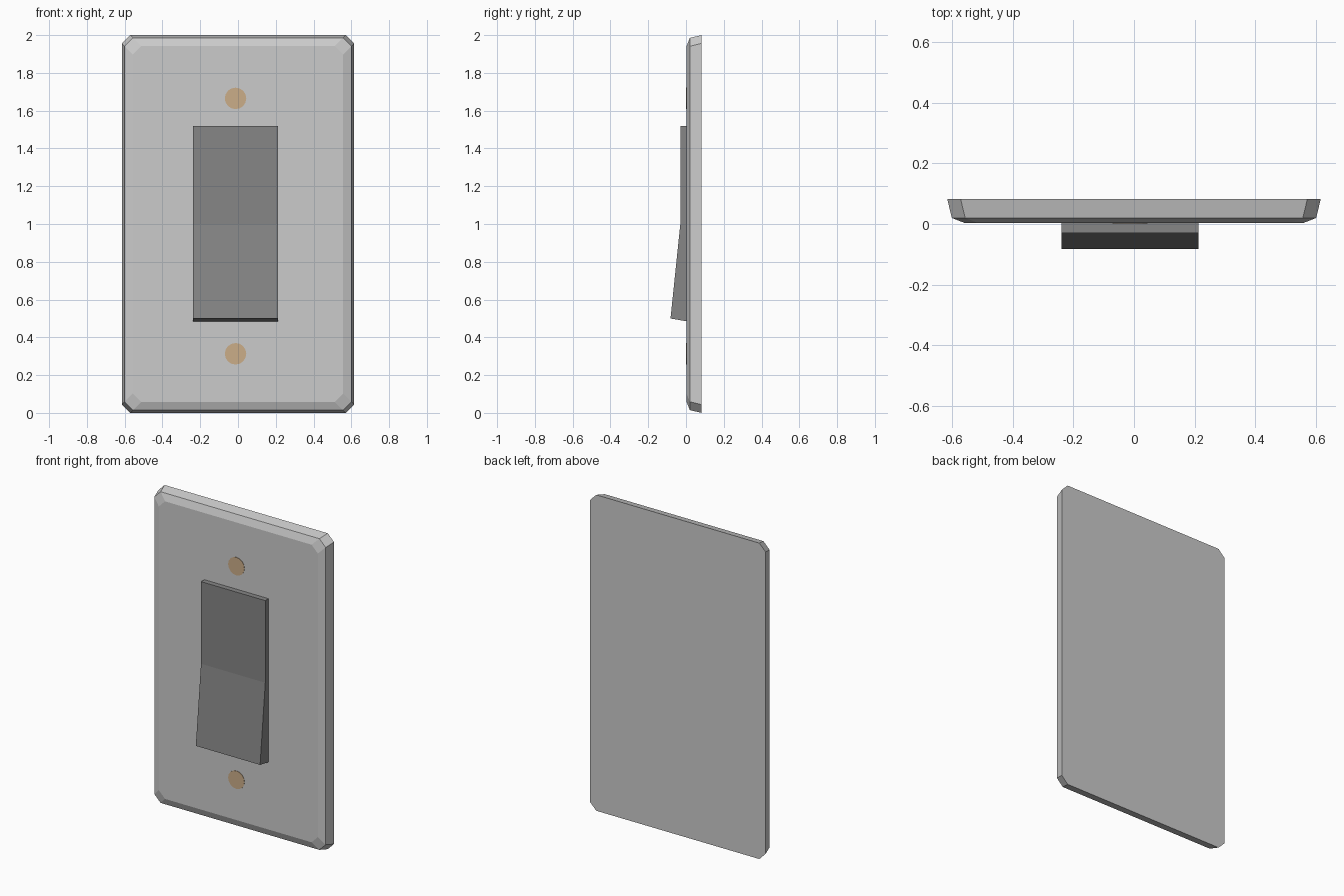
import bpy, bmesh, math

if "Cube" in bpy.data.objects:
    bpy.data.objects.remove(bpy.data.objects["Cube"])

CX = -0.013  # rocker and screws sit slightly left of centre


def finish(bm, name, color=None):
    bmesh.ops.recalc_face_normals(bm, faces=bm.faces)
    mesh = bpy.data.meshes.new(name)
    bm.to_mesh(mesh)
    bm.free()
    obj = bpy.data.objects.new(name, mesh)
    bpy.context.collection.objects.link(obj)
    if color:
        mat = bpy.data.materials.get(name.split("_")[0]) or bpy.data.materials.new(name.split("_")[0])
        mat.diffuse_color = (*color, 1)
        mat.use_nodes = True
        mat.node_tree.nodes["Principled BSDF"].inputs["Base Color"].default_value = mat.diffuse_color
        mesh.materials.append(mat)
    return obj


def loft(rings):
    """Bridge matching vertex rings and cap both ends."""
    bm = bmesh.new()
    loops = [[bm.verts.new(p) for p in ring] for ring in rings]
    n = len(loops[0])
    for a, b in zip(loops, loops[1:]):
        for i in range(n):
            j = (i + 1) % n
            bm.faces.new((a[i], a[j], b[j], b[i]))
    bm.faces.new(loops[0])
    bm.faces.new(loops[-1])
    return bm


def octagon(w, h, y, c=0.044):
    """Corner-cut rectangle centred on z = 1."""
    pts = []
    for sx, sz in ((1, 1), (-1, 1), (-1, -1), (1, -1)):
        pair = [(sx * w, y, 1 + sz * (h - c)), (sx * (w - c), y, 1 + sz * h)]
        pts += pair if sx * sz > 0 else pair[::-1]
    return pts


# Wall plate: flared rim with a bevelled front
finish(loft([octagon(0.615, 1.0, 0.082),
             octagon(0.6, 0.985, 0.02),
             octagon(0.557, 0.942, 0.003)]), "wall_plate")

# Rocker: side profile (y, z) extruded across x
profile = [(0.003, 1.52), (-0.03, 1.52), (-0.03, 1.0), (-0.082, 0.5), (0.003, 0.485)]
finish(loft([[(CX + s * 0.225, y, z) for y, z in profile] for s in (-1, 1)]),
       "rocker", (0.24, 0.24, 0.24))

# Flush screw heads above and below the rocker
for name, z in (("screw_top", 1.665), ("screw_bottom", 0.313)):
    rings = [[(CX + 0.057 * math.cos(math.tau * i / 16), y,
               z + 0.057 * math.sin(math.tau * i / 16)) for i in range(16)]
             for y in (0.004, 0.001)]
    finish(loft(rings), name, (0.6, 0.42, 0.25))
